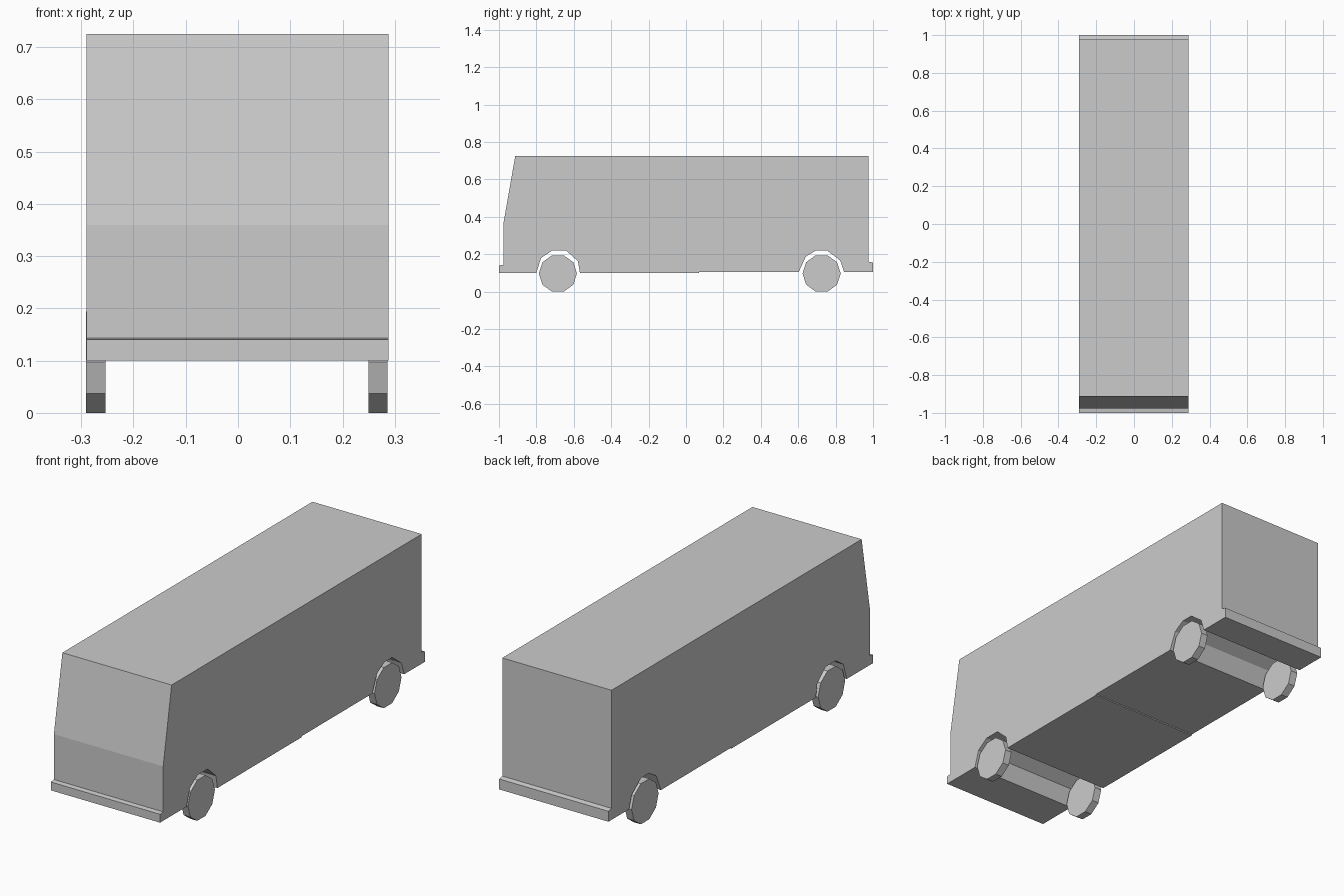
import bpy, bmesh
from math import cos, sin, pi

if "Cube" in bpy.data.objects:
    bpy.data.objects.remove(bpy.data.objects["Cube"])


def extrude_profile(name, profile, x0, x1):
    """Extrude a (y, z) outline across the width from x0 to x1."""
    bm = bmesh.new()
    face = bm.faces.new([bm.verts.new((x0, y, z)) for y, z in profile])
    res = bmesh.ops.extrude_face_region(bm, geom=[face])
    moved = [g for g in res["geom"] if isinstance(g, bmesh.types.BMVert)]
    bmesh.ops.translate(bm, verts=moved, vec=(x1 - x0, 0, 0))
    # keep both end caps, outward normals
    bmesh.ops.recalc_face_normals(bm, faces=bm.faces[:])
    mesh = bpy.data.meshes.new(name)
    bm.to_mesh(mesh)
    bm.free()
    obj = bpy.data.objects.new(name, mesh)
    bpy.context.collection.objects.link(obj)
    return obj


# Van body: side outline with bumpers, raked windscreen and wheel arches
front_arch = [(-0.80, 0.10), (-0.775, 0.18), (-0.717, 0.219),
              (-0.64, 0.219), (-0.578, 0.163), (-0.567, 0.10)]
rear_arch = [(0.603, 0.105), (0.64, 0.187), (0.695, 0.22),
             (0.754, 0.22), (0.825, 0.166), (0.845, 0.105)]
front = [(-1.0, 0.10)]
rear = [(1.0, 0.105), (1.0, 0.155), (0.977, 0.16), (0.977, 0.725)]
nose = [(-0.913, 0.725), (-0.977, 0.36), (-0.977, 0.143), (-1.0, 0.14)]
floor = [(0.07, 0.10), (0.071, 0.105)]
extrude_profile("van_body", front + front_arch + floor + rear_arch + rear + nose,
                -0.29, 0.288)

# Wheels: ten-sided discs standing on a flat facet
R = 0.102
for axle, y in (("front", -0.685), ("rear", 0.725)):
    rim = [(y + R * cos(i * pi / 5), R * cos(pi / 10) + R * sin(i * pi / 5))
           for i in range(10)]
    for side, x0, x1 in (("left", -0.291, -0.254), ("right", 0.25, 0.286)):
        extrude_profile(f"{axle}_{side}_wheel", rim, x0, x1)
